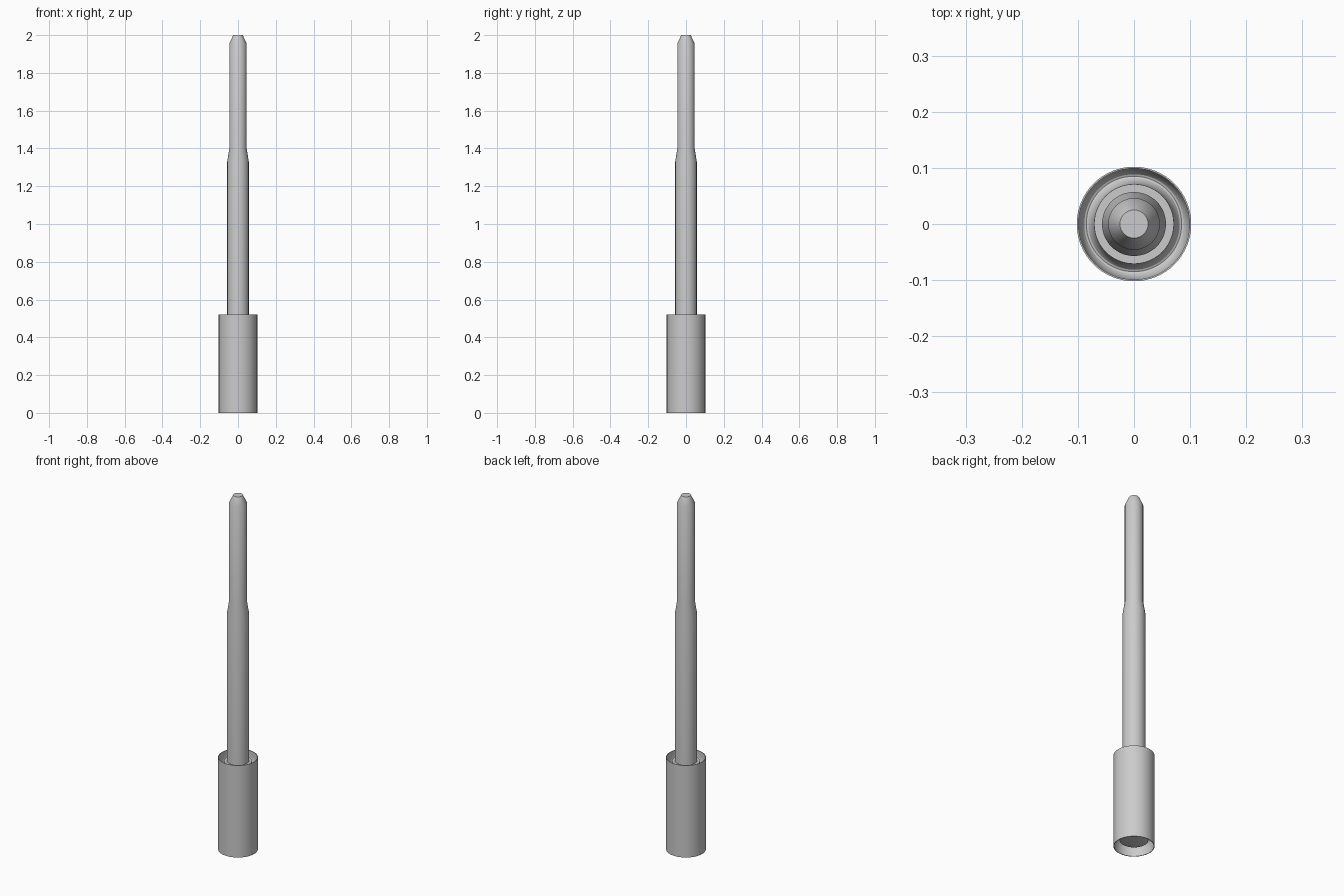
import bpy, bmesh, math

if "Cube" in bpy.data.objects:
    bpy.data.objects.remove(bpy.data.objects["Cube"])


def lathe(name, profile, sides=64):
    """Spin an (radius, height) profile around the z axis."""
    bm = bmesh.new()
    verts = [bm.verts.new((r, 0, z)) for r, z in profile]
    edges = [bm.edges.new(pair) for pair in zip(verts, verts[1:])]
    bmesh.ops.spin(bm, geom=verts + edges, cent=(0, 0, 0), axis=(0, 0, 1),
                   angle=math.tau, steps=sides)
    bmesh.ops.remove_doubles(bm, verts=bm.verts, dist=1e-5)
    bmesh.ops.recalc_face_normals(bm, faces=bm.faces)
    mesh = bpy.data.meshes.new(name)
    bm.to_mesh(mesh)
    bm.free()
    obj = bpy.data.objects.new(name, mesh)
    bpy.context.collection.objects.link(obj)
    bpy.ops.object.select_all(action='DESELECT')
    obj.select_set(True)
    bpy.context.view_layer.objects.active = obj
    bpy.ops.object.shade_smooth_by_angle(angle=math.radians(30))
    return obj


def groove(outer, inner, z, depth):
    """Rounded channel from the thin rim in to the raised collar."""
    mid, half = (outer + inner) / 2, (outer - inner) / 2
    return [(mid + half * math.cos(a), z - depth * math.sin(a))
            for a in (math.pi * i / 12 for i in range(13))]


# Stepped pin with tapered shoulder and chamfered tip
lathe("pin", [(0, 0.44), (0.057, 0.44), (0.057, 1.33), (0.046, 1.40),
              (0.046, 1.955), (0.025, 2.0), (0, 2.0)])

# Sleeve with a rounded channel around a collar at each end
top = groove(0.099, 0.071, 0.50, 0.045)
bottom = groove(0.099, 0.071, 0.035, -0.03)
lathe("sleeve", [(0, 0.03)] + [(0.045, 0.03)] + bottom[::-1] +
      [(0.099, 0.0), (0.102, 0.0), (0.102, 0.52), (0.099, 0.52)] + top +
      [(0.057, 0.50), (0, 0.50)])
